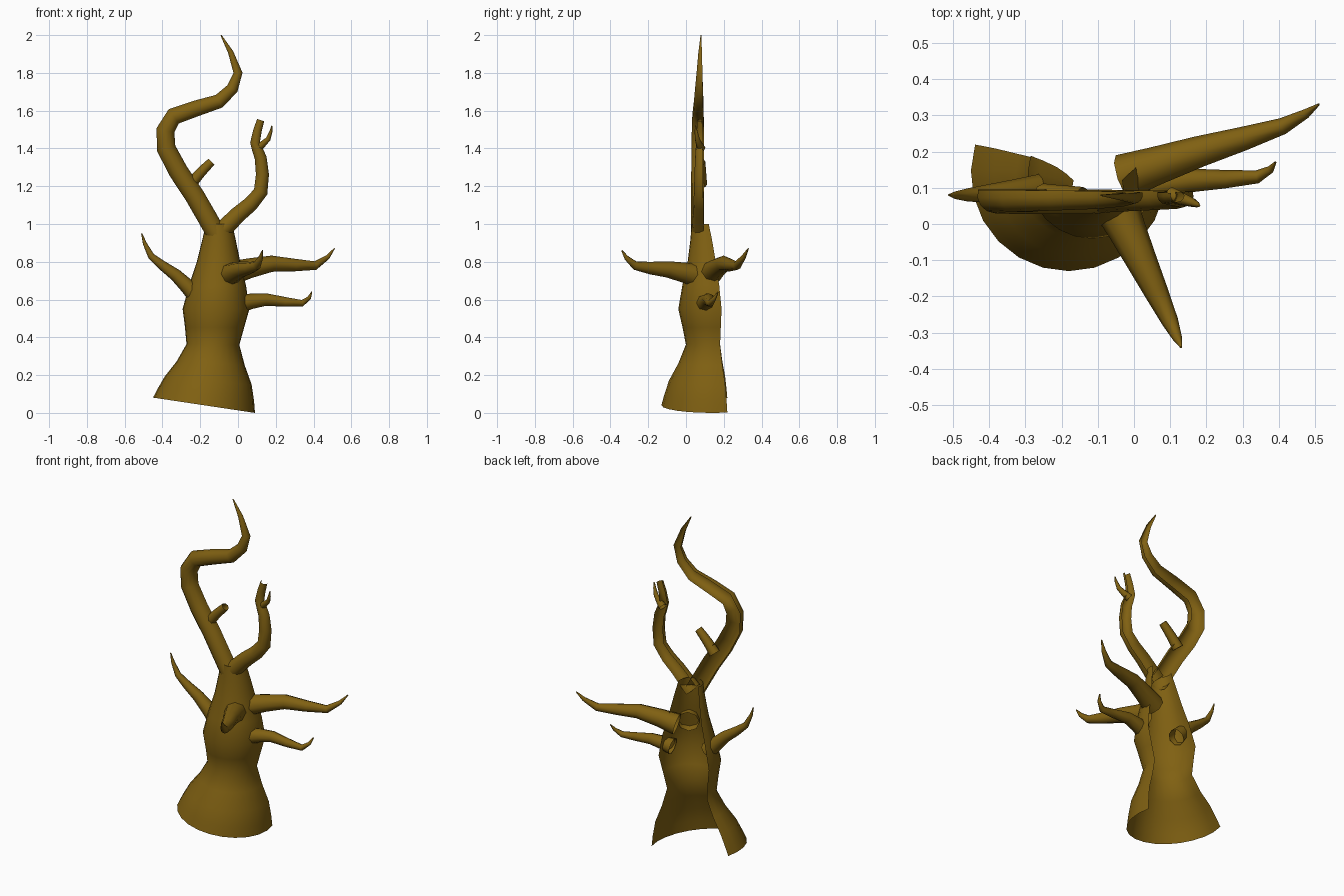
import bpy, math
from mathutils import Vector

cube = bpy.data.objects.get("Cube")
if cube:
    bpy.data.objects.remove(cube, do_unlink=True)

bark = bpy.data.materials.new("brown_bark")
bark.use_nodes = True
colour = (.215, .118, .006, 1)
bark.diffuse_color = colour
bark.node_tree.nodes["Principled BSDF"].inputs["Base Color"].default_value = colour

FRONT, BACK, UP = Vector((0, -1, 0)), Vector((0, 1, 0)), Vector((0, 0, 1))
OPENING = math.radians(17)  # rise of the open shell's rims behind its centre
CROWN_Y = .08               # upright plane in which the crown lies


def smooth_path(points, steps=2):
    """Points along a smooth spline that passes through the given points."""
    points = [Vector(p) for p in points]
    padded = [points[0]] + points + [points[-1]]
    path = []
    for a, b, c, d in zip(padded, padded[1:], padded[2:], padded[3:]):
        for step in range(steps):
            t = step / steps
            bend = (a * 2 - b * 5 + c * 4 - d) * t + (b * 3 - a - c * 3 + d) * t * t
            path.append(b + (c - a + bend) * t / 2)
    return path + [points[-1]]


def section(closed, sides):
    """Angles around a full tube, or around a shell left open at the back."""
    if closed:
        return [math.tau * j / sides for j in range(sides)]
    sweep = math.pi + OPENING * 2
    return [math.pi - OPENING + sweep * j / sides for j in range(sides + 1)]


def loft(name, rings, closed):
    """Skin matching rings with quads."""
    n = len(rings[0])
    faces = []
    for i in range(len(rings) - 1):
        for j in range(n if closed else n - 1):
            k = (j + 1) % n
            low, high = i * n, i * n + n
            faces.append((low + j, low + k, high + k, high + j))
    mesh = bpy.data.meshes.new(name)
    mesh.from_pydata([p for ring in rings for p in ring], [], faces)
    mesh.materials.append(bark)
    obj = bpy.data.objects.new(name, mesh)
    bpy.context.collection.objects.link(obj)
    bpy.ops.object.select_all(action='DESELECT')
    obj.select_set(True)
    bpy.context.view_layer.objects.active = obj
    bpy.ops.object.shade_smooth_by_angle(angle=math.radians(50))


def limb(name, points, thickness, tip=.003, falloff=1, closed=True, reference=UP):
    """Tapering limb; a higher falloff keeps it thick for longer."""
    path = smooth_path(points)
    rings = []
    for i, centre in enumerate(path):
        tangent = (path[min(i + 1, len(path) - 1)] - path[max(i - 1, 0)]).normalized()
        side = reference.cross(tangent).normalized()
        back = tangent.cross(side)
        radius = thickness * (1 - (i / (len(path) - 1)) ** falloff) + tip
        rings.append([centre + (side * math.cos(a) + back * math.sin(a)) * radius
                      for a in section(closed, 8)])
    loft(name, rings, closed)


def crown_limb(name, outline, **options):
    """Limb drawn as an (x, z) outline in the crown's plane."""
    limb(name, [(x, CROWN_Y, z) for x, z in outline], reference=BACK, **options)


# Trunk: open-backed shell from (height, half width), leaning and sunk to one side
rings = []
for height, half_width in smooth_path([(0, .27), (.15, .23), (.36, .14),
                                       (.55, .177), (.8, .115), (1, .07)]):
    middle = -.1 - .08 * (1 - height) ** 2
    depth = .14 - .04 * height ** 4
    tilt = .15 * max(0, 1 - height / .4)
    ring = []
    for a in section(False, 14):
        across = half_width * math.cos(a)
        ring.append((middle + across, depth + half_width * math.sin(a),
                     height + tilt * (half_width - across)))
    rings.append(ring)
loft("trunk", rings, False)

# Crown: two open-backed limbs, a broken stub and a twig
crown_limb("curling_limb", [(-.11, .94), (-.23, 1.15), (-.38, 1.4), (-.34, 1.57),
                            (-.1, 1.65), (0, 1.8), (-.09, 2)],
           thickness=.05, falloff=3, closed=False)
crown_limb("upright_limb", [(-.1, .95), (0, 1.05), (.12, 1.17), (.12, 1.35),
                            (.09, 1.43), (.12, 1.55)],
           thickness=.03, tip=.02, closed=False)
crown_limb("broken_stub", [(-.25, 1.21), (-.2, 1.27), (-.14, 1.33)],
           thickness=.01, tip=.022)
limb("small_twig", [(.1, CROWN_Y, 1.4), (.16, .06, 1.45), (.18, .05, 1.52)],
     thickness=.02, reference=BACK)

# Side branches: tubes poking through the trunk wall, each with a kinked tip
limb("right_branch", [(-.22, .1, .62), (-.33, .09, .73), (-.46, .08, .83),
                      (-.51, .08, .95)], thickness=.045)
limb("left_upper_branch", [(-.03, .13, .74), (.18, .2, .79), (.41, .27, .78),
                           (.51, .33, .87)], thickness=.06)
limb("left_lower_branch", [(.02, .1, .58), (.15, .12, .6), (.34, .13, .58),
                           (.39, .17, .64)], thickness=.045)
limb("front_branch", [(-.05, .05, .73), (.02, -.1, .76), (.1, -.27, .78),
                      (.13, -.34, .86)], thickness=.06)
